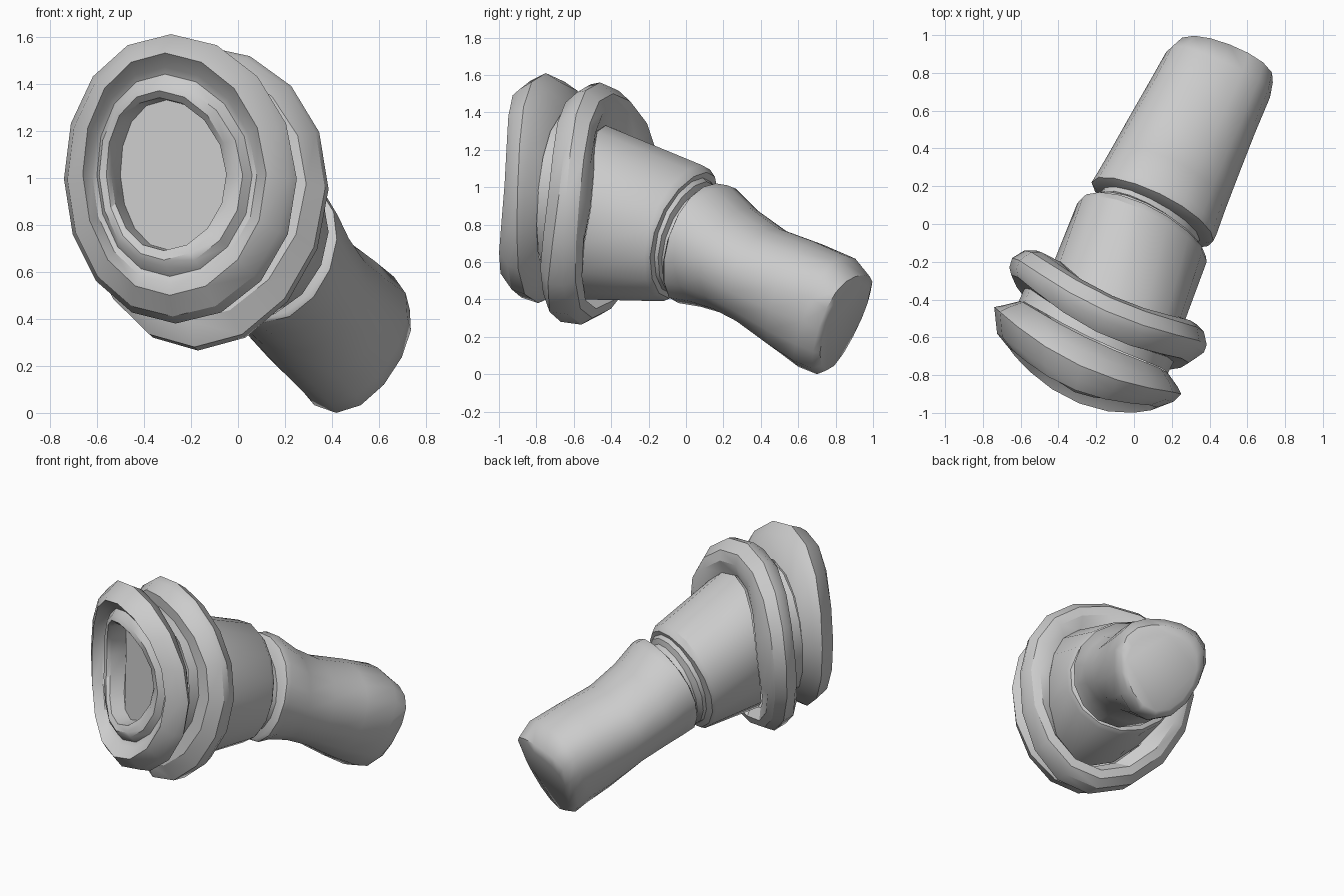
import bpy, math
from mathutils import Vector

SIDES = 16


def ring(xl, yl, xr, yr, yt, zt, yb, zb, side=0.5, dt=0.0, db=0.0):
    """Bowed oval through left, right, top and bottom points."""
    xm, zm = (xl + xr) / 2, zb + (zt - zb) * side
    L, R = Vector((xl, yl, zm)), Vector((xr, yr, zm))
    T, B = Vector((xm + dt, yt, zt)), Vector((xm + db, yb, zb))
    mid, h, v, bow = (L + R + T + B) / 4, (R - L) / 2, (T - B) / 2, (R + L - T - B) / 4
    pts = []
    for k in range(SIDES):
        a = 2 * math.pi * k / SIDES
        pts.append(mid + h * math.cos(a) + v * math.sin(a) + bow * math.cos(2 * a))
    return pts


def loft(name, rows, cap_start=False, cap_end=False, angle=30, shape=()):
    verts = [p for r in rows for p in ring(*(r if len(r) > 8 else (*r, *shape)))]
    n, faces = SIDES, []
    for i in range(len(rows) - 1):
        for j in range(n):
            k = (j + 1) % n
            faces.append((i * n + j, (i + 1) * n + j, (i + 1) * n + k, i * n + k))
    if cap_start:
        faces.append(tuple(range(n)))
    if cap_end:
        faces.append(tuple(reversed(range((len(rows) - 1) * n, len(rows) * n))))
    me = bpy.data.meshes.new(name)
    me.from_pydata(verts, [], faces)
    me.update()
    ob = bpy.data.objects.new(name, me)
    bpy.context.collection.objects.link(ob)
    bpy.ops.object.select_all(action='DESELECT')
    ob.select_set(True)
    bpy.context.view_layer.objects.active = ob
    bpy.ops.object.shade_smooth_by_angle(angle=math.radians(angle))
    return ob


# Each row: left x,y  right x,y  top y,z  bottom y,z  (side height, top and bottom x shift)

# Front flange with recessed socket
loft("front_flange", [
    (-.50, -.51, -.03, -.72, -.72, 1.33, -.77, .69),
    (-.54, -.62, -.05, -.85, -.80, 1.34, -.87, .69),
    (-.56, -.64, -.03, -.88, -.83, 1.37, -.89, .65),
    (-.59, -.63, .02, -.91, -.82, 1.40, -.88, .62),
    (-.60, -.59, .06, -.88, -.79, 1.44, -.85, .58),
    (-.62, -.60, .08, -.89, -.81, 1.47, -.87, .55),
    (-.66, -.66, .12, -.97, -.88, 1.53, -.95, .50),
    (-.725, -.58, .21, -.94, -.83, 1.57, -.88, .41),
    (-.74, -.44, .25, -.90, -.75, 1.61, -.79, .38),
    (-.69, -.43, .23, -.86, -.67, 1.56, -.75, .41),
    (-.61, -.41, .18, -.79, -.60, 1.42, -.69, .50),
], cap_start=True, shape=(.5, -.04, -.02))

# Rear flange, dished on its back side
loft("rear_flange", [
    (-.61, -.41, .18, -.79, -.60, 1.42, -.69, .50),
    (-.58, -.34, .21, -.73, -.56, 1.41, -.68, .48),
    (-.65, -.27, .29, -.735, -.57, 1.49, -.70, .39),
    (-.66, -.23, .37, -.68, -.51, 1.55, -.67, .28),
    (-.645, -.18, .385, -.64, -.46, 1.56, -.56, .265),
    (-.58, -.14, .37, -.57, -.39, 1.50, -.50, .30),
    (-.52, -.14, .33, -.53, -.38, 1.43, -.48, .35),
    (-.42, -.19, .27, -.51, -.43, 1.33, -.56, .40),
], shape=(.53, -.02, -.04))

# Barrel with stepped rim
loft("barrel", [
    (-.42, -.19, .27, -.51, -.43, 1.33, -.56, .40),
    (-.30, .11, .385, -.20, .08, 1.12, -.12, .39),
    (-.28, .125, .38, -.17, .11, 1.08, -.09, .405),
    (-.23, .12, .35, -.15, .09, 1.05, -.08, .43),
    (-.22, .14, .355, -.13, .11, 1.03, -.06, .43),
    (-.18, .15, .33, -.11, .11, .99, -.05, .44),
    (-.17, .19, .35, -.08, .14, .96, -.03, .44),
], shape=(.52, 0, -.02))

# Bent grip tube with rounded-triangle end
loft("grip_tube", [
    (-.20, .18, .38, -.10, .12, .97, -.05, .40, .55, .03, 0),
    (-.225, .22, .42, -.09, .16, 1.02, -.04, .38, .56, .04, 0),
    (-.20, .26, .435, -.06, .22, 1.01, .08, .36, .56, .04, -.01),
    (-.13, .38, .485, .08, .34, .89, .20, .325, .55, .03, -.02),
    (-.04, .54, .55, .25, .49, .78, .32, .26, .55, .03, -.03),
    (.08, .75, .64, .48, .68, .71, .48, .13, .57, .03, -.05),
    (.17, .91, .72, .67, .86, .63, .60, .04, .62, .03, -.05),
    (.22, .95, .735, .75, .95, .53, .70, .0, .66, .03, -.06),
    (.27, .94, .70, .76, .945, .47, .75, .02, .62, .02, -.04),
], cap_start=True, cap_end=True, angle=50)
